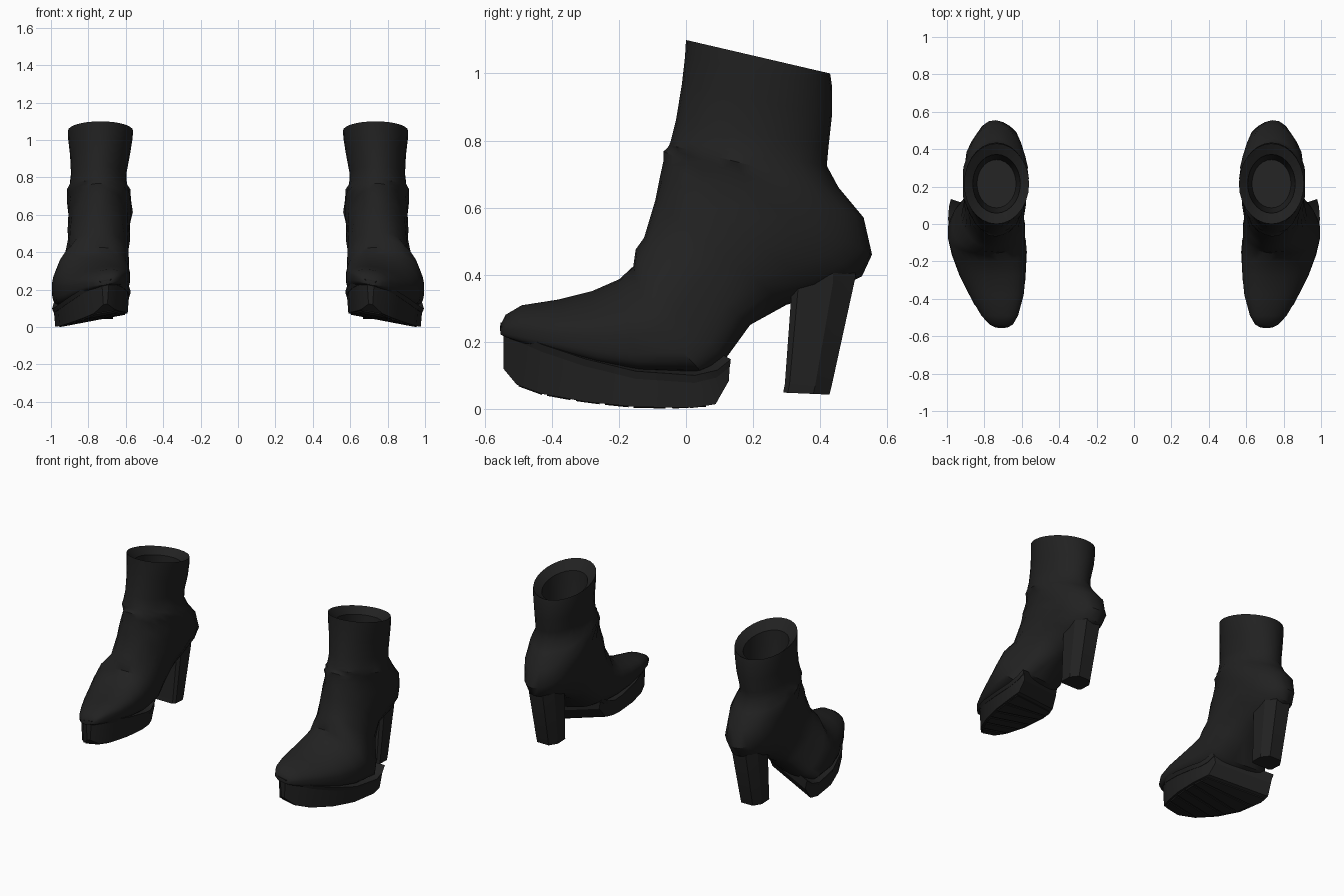
import bpy, bmesh, math
from mathutils import Vector

if "Cube" in bpy.data.objects:
    bpy.data.objects.remove(bpy.data.objects["Cube"])

ROLL = 0.19      # sideways tilt of the forefoot, outer edge lower
SKEW = 0.33      # slanted rear edge of the forefoot, outer side further back
SEG = 28

leather = bpy.data.materials.new("black_leather")
leather.diffuse_color = (0.0155, 0.0155, 0.0155, 1)
leather.use_nodes = True
leather.node_tree.nodes["Principled BSDF"].inputs["Base Color"].default_value = leather.diffuse_color


def finish(name, bm, angle=35):
    """Turn a bmesh into a smooth-by-angle object mirrored to make the pair."""
    bmesh.ops.recalc_face_normals(bm, faces=bm.faces)
    me = bpy.data.meshes.new(name)
    bm.to_mesh(me)
    bm.free()
    me.materials.append(leather)
    ob = bpy.data.objects.new(name, me)
    bpy.context.collection.objects.link(ob)
    bpy.ops.object.select_all(action='DESELECT')
    ob.select_set(True)
    bpy.context.view_layer.objects.active = ob
    bpy.ops.object.shade_smooth_by_angle(angle=math.radians(angle))
    ob.modifiers.new("pair", 'MIRROR').use_mirror_merge = False
    return ob


def loft(name, rings, angle=35):
    """Skin a list of equally long point rings and cap both ends."""
    bm = bmesh.new()
    vs = [[bm.verts.new(p) for p in r] for r in rings]
    n = len(rings[0])
    for a, b in zip(vs, vs[1:]):
        for i in range(n):
            j = (i + 1) % n
            bm.faces.new((a[i], a[j], b[j], b[i]))
    bm.faces.new(vs[0])
    bm.faces.new(vs[-1])
    return finish(name, bm, angle)


def lerp_table(table, y):
    """Piecewise linear lookup; each row is (y, value, ...)."""
    y = max(table[0][0], min(table[-1][0], y))
    for a, b in zip(table, table[1:]):
        if y <= b[0]:
            t = (y - a[0]) / (b[0] - a[0])
            return [p + (q - p) * t for p, q in zip(a[1:], b[1:])]


# Upper: each section runs from a front point (y, z) to a back point (y, z),
# followed by its centre x and half width
FOOT = [
    (-.555, .245, -.553, .225, .708, .030),
    (-.538, .278, -.538, .220, .710, .062),
    (-.490, .305, -.490, .207, .718, .098),
    (-.380, .320, -.380, .185, .735, .145),
    (-.280, .345, -.260, .155, .757, .178),
    (-.200, .380, -.130, .135, .776, .198),
    (-.158, .420, .000, .130, .789, .205),
    (-.150, .475, .100, .150, .777, .195),
    (-.125, .510, .190, .250, .755, .168),
    (-.092, .620, .300, .310, .745, .162),
]
SHAFT = [
    (-.078, .690, .420, .345, .743, .165),
    (-.067, .740, .525, .395, .740, .166),
    (-.067, .768, .555, .460, .738, .170),
    (-.055, .778, .530, .570, .740, .172),
    (-.050, .787, .455, .660, .745, .168),
    (-.045, .800, .420, .725, .747, .153),
    (-.030, .860, .425, .780, .745, .148),
    (-.012, .970, .435, .870, .738, .160),
    (-.003, 1.05, .436, .960, .736, .172),
    (.000, 1.10, .430, 1.00, .735, .174),
]


def section(i, row):
    fy, fz, by, bz, cx, hw = row
    mid = Vector((cx, (fy + by) / 2, (fz + bz) / 2))
    half = Vector((0, (fy - by) / 2, (fz - bz) / 2))
    flat = max(0, min(1, (9 - i) / 3))          # flat underside on the forefoot
    fold = .035 if 8 <= i <= 14 else 0          # leather creases at the ankle
    pts = []
    for k in range(SEG):
        a = 2 * math.pi * k / SEG
        c, s = math.cos(a), math.sin(a)
        p = 1 - (.5 if c < 0 else .1) * flat
        q = 1 - .5 * flat if c < 0 else 1
        x = hw * math.copysign(abs(s) ** p, s) * (1 - .05 * flat * c)
        v = math.copysign(abs(c) ** q, c)
        w = 1 + fold * math.sin(7 * a + 2.1 * i) * abs(s)
        pt = mid + half * v * w + Vector((x * w, 0, 0))
        pt.z -= ROLL * flat * x
        if i >= 6:
            pt.y += SKEW * x * max(0, -v) * flat
        pts.append(pt)
    return pts


rings = [section(i, r) for i, r in enumerate(FOOT + SHAFT)]
# Padded rim and hollow inside of the shaft
rim = rings[-1]
centre = sum(rim, Vector()) / SEG
for scale, drop in ((.93, .012), (.73, .045), (.68, .18), (.60, .30)):
    rings.append([centre + (p - centre) * scale - Vector((0, 0, drop)) for p in rim])
loft("boot_upper", rings)

# Platform sole: y, inner x, outer x, top z, bottom z along the foot
SOLE = [
    (-.545, .690, .728, .228, .110),
    (-.505, .650, .780, .216, .072),
    (-.430, .618, .845, .196, .057),
    (-.300, .590, .912, .165, .046),
    (-.150, .582, .962, .138, .040),
    (-.030, .588, .985, .130, .042),
    (.025, .602, .980, .145, .052),
    (.068, .615, .970, .175, .120),
]


def rolled(x, y, z):
    """Tilt a point sideways and slant the rear of the foot."""
    t = max(0, min(1, (y + .15) / .15))
    return Vector((x, y + SKEW * t * (x - .78), z - ROLL * (x - .77)))


def slab(name, rows, grow=0.0):
    """Closed slab made of cross-sections (y, x0, x1, top, bottom)."""
    secs = []
    for n, (y, x0, x1, top, bot) in enumerate(rows):
        if n == 0:
            y -= grow
        x0, x1 = x0 - grow, x1 + grow
        secs.append([rolled(x0, y, top), rolled(x1, y, top),
                     rolled(x1 - .008, y, bot), rolled(x0 + .008, y, bot)])
    return loft(name, secs, 30)


slab("platform_sole", SOLE)
slab("sole_welt", [(y, a, b, t + .012, t - .012) for y, a, b, t, _ in SOLE], .009)

# Raised tread bars under the sole
for n in range(6):
    y0 = -.50 + n * .086
    rows = []
    for y in (y0, y0 + .070):
        a, b, top, bot = lerp_table(SOLE, y)
        rows.append((y, a + .015, b - .015, bot + .004, bot - .006))
    slab("tread_bar_%d" % (n + 1), rows)


# Block heel with chamfered corners, tapering downward
def heel_ring(y0, y1, z0, z1, cx, hw):
    cy, hy = (y0 + y1) / 2, (y1 - y0) / 2
    pts = []
    for u, v in ((-.8, -1), (.8, -1), (1, -.8), (1, .3), (.55, 1),
                 (-.55, 1), (-1, .3), (-1, -.8)):
        pts.append(Vector((cx + u * hw, cy + v * hy, z0 + (z1 - z0) * (v + 1) / 2)))
    return pts


loft("block_heel", [heel_ring(.29, .428, .048, .042, .745, .076),
                    heel_ring(.295, .435, .075, .07, .745, .078),
                    heel_ring(.315, .505, .35, .39, .742, .090),
                    heel_ring(.320, .505, .42, .45, .742, .088)], 25)
